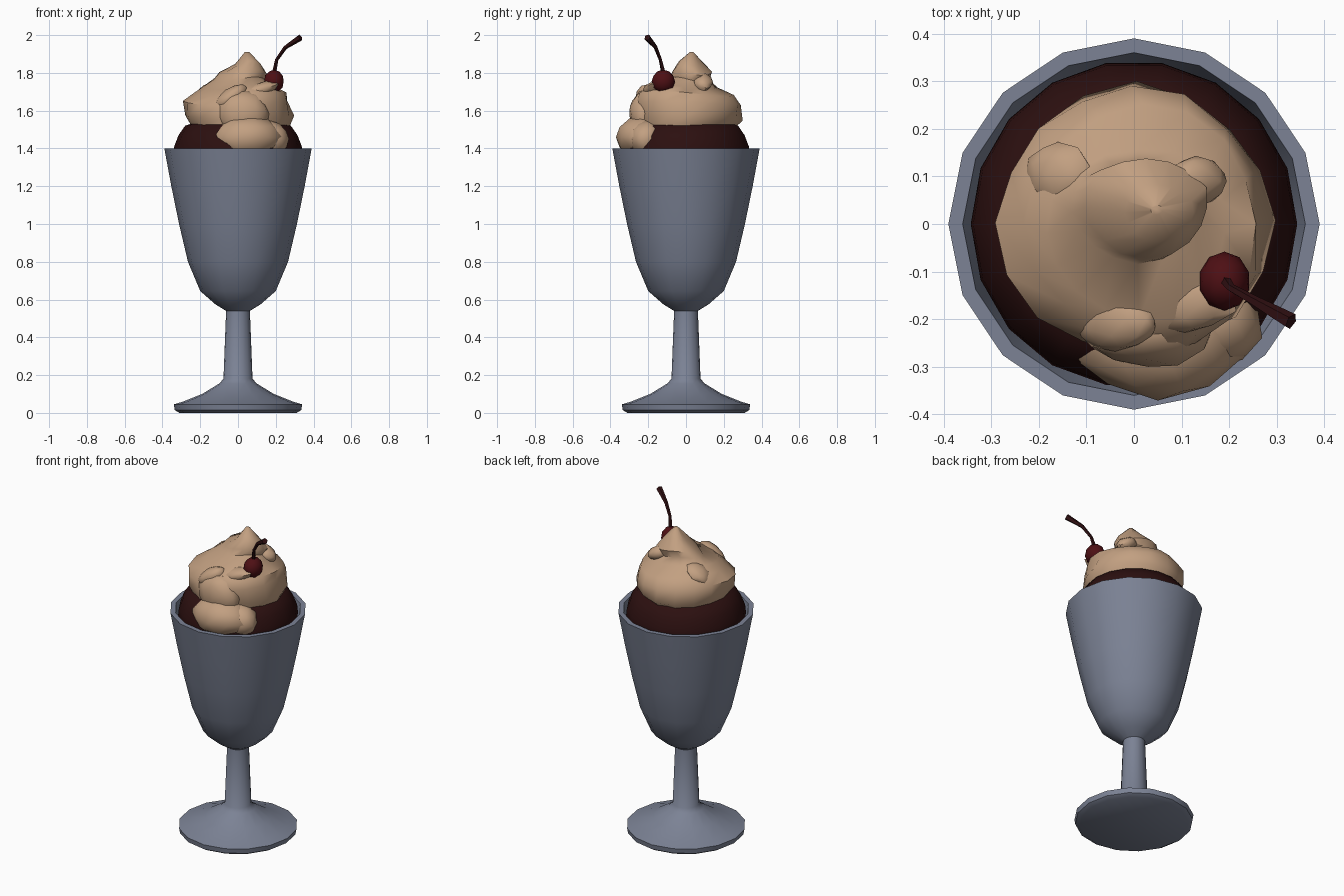
import bpy, bmesh, math, random
from mathutils import Vector

random.seed(4)
if "Cube" in bpy.data.objects:
    bpy.data.objects.remove(bpy.data.objects["Cube"])


def material(name, rgb):
    m = bpy.data.materials.new(name)
    m.use_nodes = True
    m.diffuse_color = (*rgb, 1)
    m.node_tree.nodes["Principled BSDF"].inputs["Base Color"].default_value = (*rgb, 1)
    return m


GLASS = material("grey blue glass", (0.2, 0.225, 0.3))
CREAM = material("caramel cream", (0.54, 0.35, 0.22))
SAUCE = material("dark chocolate", (0.025, 0.005, 0.005))
CHERRY = material("dark cherry red", (0.075, 0.005, 0.007))
STALK = material("dark stalk", (0.03, 0.005, 0.006))


def finish(bm, name, mat, angle=40):
    bmesh.ops.remove_doubles(bm, verts=bm.verts, dist=0.0005)
    bmesh.ops.recalc_face_normals(bm, faces=bm.faces)
    mesh = bpy.data.meshes.new(name)
    bm.to_mesh(mesh)
    bm.free()
    mesh.materials.append(mat)
    ob = bpy.data.objects.new(name, mesh)
    bpy.context.collection.objects.link(ob)
    bpy.ops.object.select_all(action="DESELECT")
    ob.select_set(True)
    bpy.context.view_layer.objects.active = ob
    bpy.ops.object.shade_smooth_by_angle(angle=math.radians(angle))
    return ob


def loft(rings, name, mat, angle=40):
    """Skin a stack of equal point rings and close both ends."""
    bm = bmesh.new()
    loops = [[bm.verts.new(p) for p in ring] for ring in rings]
    n = len(loops[0])
    for low, high in zip(loops, loops[1:]):
        for i in range(n):
            j = (i + 1) % n
            bm.faces.new((low[i], low[j], high[j], high[i]))
    bm.faces.new(loops[0][::-1])
    bm.faces.new(loops[-1])
    return finish(bm, name, mat, angle)


def turn(profile, sides):
    return [[Vector((r * math.cos(a), r * math.sin(a), z))
             for a in (math.tau * i / sides for i in range(sides))]
            for r, z in profile]


def blob(name, mat, centre, size, detail=2, jitter=0.0, tilt=0.0):
    bm = bmesh.new()
    bmesh.ops.create_icosphere(bm, subdivisions=detail, radius=1)
    for v in bm.verts:
        v.co *= 1 + random.uniform(-jitter, jitter)
        v.co = Vector([c * s for c, s in zip(v.co, size)])
    ob = finish(bm, name, mat, 45)
    ob.location = centre
    ob.rotation_euler.y = tilt
    return ob


# Footed glass: foot, stem, bowl, rim and inner wall
loft(turn([(0.31, 0), (0.335, 0.015), (0.34, 0.045), (0.29, 0.06), (0.19, 0.1),
           (0.1, 0.155), (0.077, 0.18), (0.063, 0.54), (0.12, 0.575), (0.2, 0.645),
           (0.265, 0.8), (0.312, 1.0), (0.353, 1.2), (0.39, 1.4), (0.36, 1.4),
           (0.325, 1.2), (0.285, 1.0), (0.18, 0.68), (0.03, 0.6)], 16),
     "footed_glass", GLASS)

# Chocolate sauce dome
loft(turn([(0.3, 1.25), (0.343, 1.36), (0.338, 1.41), (0.315, 1.47), (0.28, 1.52),
           (0.22, 1.54), (0.02, 1.55)], 18), "chocolate_sauce", SAUCE, 50)

# Swirled cream: height, x extent, y extent of each layer
LAYERS = [(1.42, -0.22, 0.24, -0.25, 0.22), (1.51, -0.25, 0.265, -0.25, 0.24),
          (1.56, -0.28, 0.29, -0.27, 0.285), (1.64, -0.285, 0.275, -0.28, 0.285),
          (1.69, -0.225, 0.26, -0.25, 0.25), (1.725, -0.18, 0.2, -0.2, 0.16),
          (1.765, -0.13, 0.145, -0.08, 0.13), (1.8, -0.105, 0.155, -0.07, 0.14),
          (1.85, -0.02, 0.125, -0.035, 0.085), (1.91, 0.035, 0.06, 0.02, 0.04)]
SIDES = 16
rings = []
for z, x0, x1, y0, y1 in LAYERS:
    ring = []
    for i in range(SIDES):
        a = math.tau * i / SIDES
        k = 1 + 0.035 * math.sin(3 * a + 14 * z) + random.uniform(-0.025, 0.025)
        wave = 0.014 * math.sin(a * 2 + 9 * z) if z < 1.9 else 0
        ring.append(Vector(((x0 + x1) / 2 + (x1 - x0) / 2 * k * math.cos(a),
                            (y0 + y1) / 2 + (y1 - y0) / 2 * k * math.sin(a),
                            z + wave)))
    rings.append(ring)
loft(rings, "cream_swirl", CREAM, 50)

# Cream spilling over the front, and folds in the swirl
blob("front_spill", CREAM, (0.05, -0.235, 1.46), (0.185, 0.13, 0.115), 2, 0.06)
blob("spill_side", CREAM, (0.16, -0.21, 1.45), (0.11, 0.09, 0.1), 2, 0.06)
blob("spill_neck", CREAM, (0.03, -0.22, 1.58), (0.14, 0.085, 0.13), 2, 0.07, 0.4)
for i, (place, size, tilt) in enumerate([
        ((-0.04, -0.2, 1.67), (0.1, 0.07, 0.045), -0.6),
        ((0.1, -0.16, 1.7), (0.12, 0.07, 0.04), -0.35),
        ((-0.16, 0.1, 1.7), (0.08, 0.07, 0.04), -0.6),
        ((0.13, 0.09, 1.75), (0.07, 0.05, 0.04), 0.5)]):
    blob(f"cream_fold_{i + 1}", CREAM, place, size, 2, 0.08, tilt)

# Cherry and its curved stalk
blob("cherry", CHERRY, (0.19, -0.12, 1.755), (0.054, 0.062, 0.062), 2)
path = [Vector(p) for p in [(0.192, -0.12, 1.8), (0.205, -0.135, 1.87),
                            (0.25, -0.16, 1.935), (0.33, -0.205, 1.988)]]
stalk = []
for i, p in enumerate(path):
    along = path[min(i + 1, 3)] - path[max(i - 1, 0)]
    q = along.to_track_quat("Z", "Y")
    r = (0.012, 0.009, 0.011, 0.018)[i]
    stalk.append([p + q @ Vector((r * math.cos(a), r * math.sin(a), 0))
                  for a in (math.tau * s / 5 for s in range(5))])
loft(stalk, "cherry_stalk", STALK)
